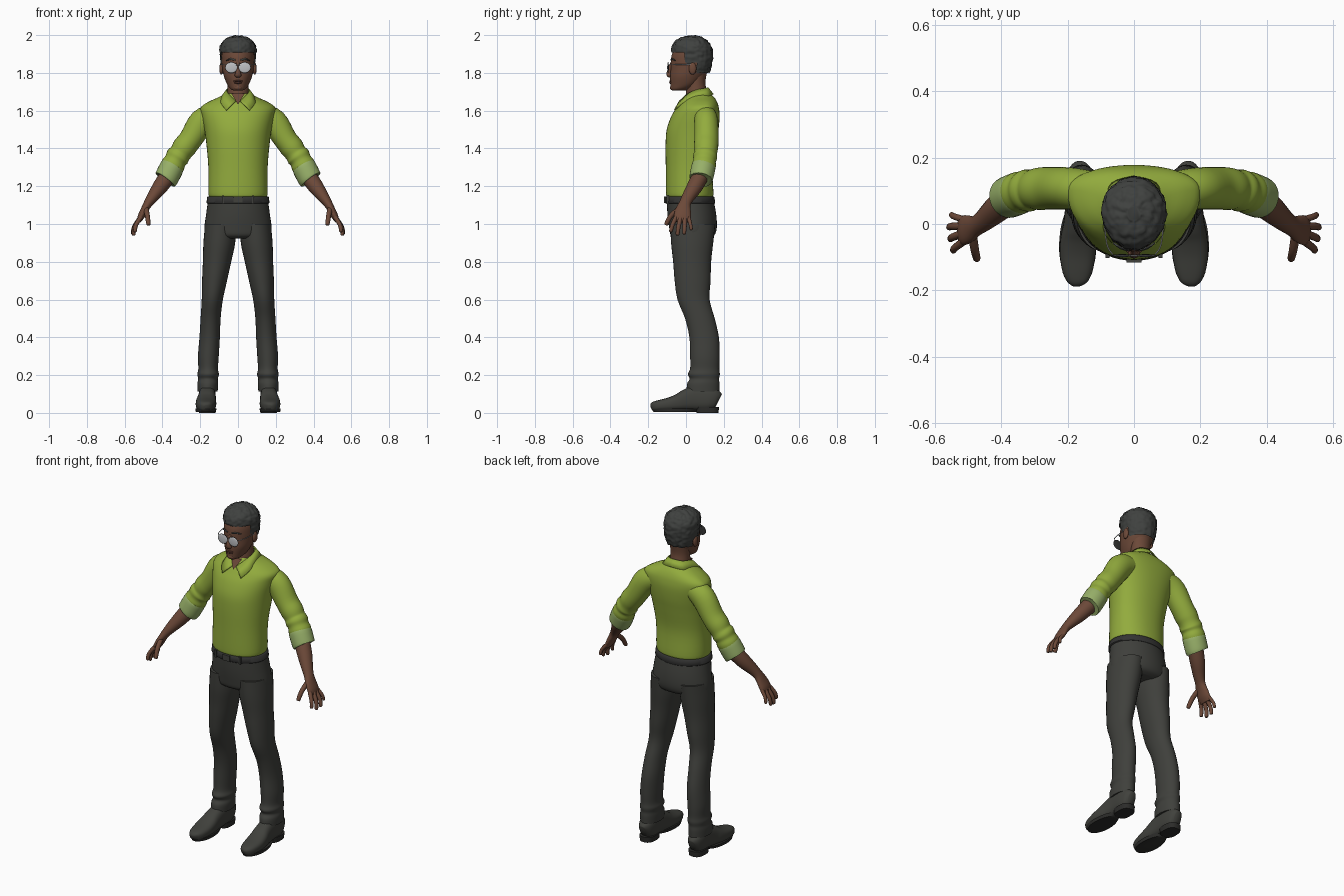
import bpy, bmesh, math
from mathutils import Vector, Matrix, noise


def material(name, rgb):
    m = bpy.data.materials.new(name)
    m.diffuse_color = (*rgb, 1)
    return m


SHIRT = material("lime shirt", (0.29, 0.41, 0.047))
CUFF = material("pale lime lining", (0.31, 0.43, 0.14))
TROUSER = material("charcoal cloth", (0.050, 0.051, 0.045))
BELT = material("dark belt leather", (0.034, 0.034, 0.033))
SHOE = material("shoe leather", (0.052, 0.053, 0.046))
SOLE = material("shoe sole", (0.025, 0.025, 0.023))
SKIN = material("brown skin", (0.150, 0.066, 0.040))
LIP = material("lip brown", (0.105, 0.042, 0.030))
HAIR = material("dark hair", (0.050, 0.053, 0.050))
LENS = material("silver lens", (0.52, 0.53, 0.55))


def finish(bm, name, mat, mirror=False, angle=50):
    bmesh.ops.recalc_face_normals(bm, faces=bm.faces)
    me = bpy.data.meshes.new(name)
    bm.to_mesh(me)
    bm.free()
    me.materials.append(mat)
    ob = bpy.data.objects.new(name, me)
    bpy.context.collection.objects.link(ob)
    bpy.ops.object.select_all(action='DESELECT')
    ob.select_set(True)
    bpy.context.view_layer.objects.active = ob
    bpy.ops.object.shade_smooth_by_angle(angle=math.radians(angle))
    if mirror:
        ob.modifiers.new("mirror", 'MIRROR')
    return ob


def spline(keys, k):
    """Catmull-Rom interpolation of rows of numbers."""
    out = []
    for i in range(len(keys) - 1):
        a, b, c, d = (keys[min(max(i + j, 0), len(keys) - 1)] for j in (-1, 0, 1, 2))
        for s in range(k):
            t = s / k
            out.append([0.5 * (2 * q + (r - p) * t + (2 * p - 5 * q + 4 * r - u) * t * t
                               + (3 * q - p - 3 * r + u) * t ** 3)
                        for p, q, r, u in zip(a, b, c, d)])
    return out + [list(keys[-1])]


def unit_ring(n, p):
    pts = []
    for i in range(n):
        a = 2 * math.pi * i / n
        c, s = math.cos(a), math.sin(a)
        pts.append((math.copysign(abs(c) ** p, c), math.copysign(abs(s) ** p, s)))
    return pts


def bridge(rings):
    bm = bmesh.new()
    vs = [[bm.verts.new(p) for p in r] for r in rings]
    n = len(vs[0])
    for lo, hi in zip(vs, vs[1:]):
        for i in range(n):
            j = (i + 1) % n
            bm.faces.new((lo[i], lo[j], hi[j], hi[i]))
    bm.faces.new(vs[0])
    bm.faces.new(vs[-1])
    return bm


def stack(keys, n=32, p=1.0, k=4):
    """Level rings: z, centre x, half width, front y, widest y, back y."""
    return bridge([[(cx + rx * u, ym + ((yb - ym) if v > 0 else (ym - yf)) * v, z)
                    for u, v in unit_ring(n, p)]
                   for z, cx, rx, yf, ym, yb in spline(keys, k)])


def tube(keys, side=(0, 1, 0), n=20, p=1.0, k=4):
    """Path rings: x, y, z, radius across, radius along side."""
    rows = spline(keys, k)
    pts = [Vector(r[:3]) for r in rows]
    rings = []
    for i, r in enumerate(rows):
        tan = (pts[min(i + 1, len(pts) - 1)] - pts[max(i - 1, 0)]).normalized()
        w = Vector(side)
        w = (w - tan * w.dot(tan)).normalized()
        h = tan.cross(w)
        rings.append([pts[i] + h * r[3] * u + w * r[4] * v for u, v in unit_ring(n, p)])
    return bridge(rings)


def ball(name, at, size, mat, mirror=False):
    bm = bmesh.new()
    bmesh.ops.create_uvsphere(bm, u_segments=24, v_segments=14, radius=1,
                              matrix=Matrix.Translation(at) @ Matrix.Diagonal((*size, 1)))
    return finish(bm, name, mat, mirror)


def box(name, at, size, mat, mirror=False):
    bm = bmesh.new()
    bmesh.ops.create_cube(bm, size=1, matrix=Matrix.Translation(at) @ Matrix.Diagonal((*size, 1)))
    return finish(bm, name, mat, mirror)


# Shirt body
finish(stack([(1.125, 0, .148, -.092, .02, .132), (1.145, 0, .153, -.102, .02, .142),
              (1.17, 0, .157, -.106, .02, .145), (1.30, 0, .157, -.107, .03, .140),
              (1.42, 0, .167, -.108, .05, .158), (1.50, 0, .178, -.102, .07, .172),
              (1.57, 0, .193, -.078, .09, .178), (1.615, 0, .198, -.050, .10, .174),
              (1.645, 0, .160, -.030, .10, .165), (1.67, 0, .105, -.010, .085, .150),
              (1.69, 0, .070, .002, .07, .128)], n=48, p=.92), "shirt_body", SHIRT)

# Sleeves with gathered folds, then the turned-up cuffs
finish(tube([(.13, .10, 1.57, .062, .060), (.19, .107, 1.54, .070, .063), (.25, .108, 1.45, .062, .064),
             (.285, .106, 1.405, .063, .064), (.305, .104, 1.375, .058, .060), (.32, .101, 1.355, .063, .064),
             (.332, .098, 1.335, .058, .060), (.345, .095, 1.31, .063, .063), (.36, .09, 1.28, .057, .057)],
            n=28), "sleeve", SHIRT, True)
finish(tube([(.345, .094, 1.308, .058, .058), (.350, .092, 1.300, .064, .064),
             (.378, .081, 1.245, .064, .063), (.384, .079, 1.235, .060, .059)], n=28),
       "sleeve_cuff", CUFF, True)

# Shirt collar: folded strip ending in two points
collar = [((0, .118, 1.724), (0, .146, 1.688)), ((.045, .104, 1.72), (.068, .124, 1.68)),
          ((.062, .06, 1.712), (.092, .06, 1.672)), ((.052, .010, 1.692), (.092, -.018, 1.642)),
          ((.012, -.037, 1.652), (.062, -.064, 1.604))]
bm = bmesh.new()
strip = [[bm.verts.new(p) for p in (r[:3], r[3:])] for r in spline([a + b for a, b in collar], 4)]
for a, b in zip(strip, strip[1:]):
    bm.faces.new((a[0], a[1], b[1], b[0]))
ob = finish(bm, "collar", SHIRT, True)
ob.modifiers.new("thickness", 'SOLIDIFY').thickness = .006

# Open neckline and neck
bm = bmesh.new()
bm.faces.new([bm.verts.new(p) for p in ((-.035, -.012, 1.69), (0, -.047, 1.632), (.035, -.012, 1.69))])
finish(bm, "neckline_skin", SKIN)
finish(stack([(1.65, 0, .058, -.005, .06, .115), (1.70, 0, .056, .0, .055, .110),
              (1.75, 0, .055, .005, .055, .103), (1.81, 0, .060, .0, .06, .112)]), "neck", SKIN)

# Head and face
finish(stack([(1.706, 0, .022, -.072, -.05, -.01), (1.715, 0, .040, -.081, -.03, .03),
              (1.74, 0, .058, -.083, 0, .06), (1.78, 0, .074, -.084, .01, .10),
              (1.82, 0, .083, -.081, .03, .118), (1.86, 0, .086, -.080, .035, .125),
              (1.90, 0, .086, -.074, .04, .128), (1.95, 0, .072, -.05, .04, .105),
              (1.98, 0, .035, -.01, .04, .075)], n=40), "head", SKIN)
finish(tube([(0, -.076, 1.855, .006, .009), (0, -.085, 1.825, .009, .010), (0, -.091, 1.80, .012, .014),
             (0, -.089, 1.787, .012, .018), (0, -.084, 1.778, .006, .012)], side=(1, 0, 0)), "nose", SKIN)
ball("upper_lip", (0, -.081, 1.757), (.024, .008, .005), LIP)
ball("lower_lip", (0, -.081, 1.748), (.020, .008, .006), LIP)
ball("chin", (0, -.072, 1.722), (.022, .013, .014), SKIN)
ball("ear", (.088, .035, 1.823), (.011, .020, .032), SKIN, True)
finish(tube([(.014, -.080, 1.868, .004, .003), (.040, -.072, 1.873, .005, .004),
             (.062, -.057, 1.866, .003, .003)], n=8), "eyebrow", HAIR, True)

# Cropped curly hair: bumpy cap with the face area cut away
bm = stack([(1.80, 0, .080, -.05, .04, .124), (1.84, 0, .090, -.065, .04, .136),
            (1.89, 0, .095, -.074, .04, .141), (1.93, 0, .096, -.077, .04, .138),
            (1.96, 0, .086, -.065, .035, .122), (1.983, 0, .060, -.035, .035, .093),
            (1.997, 0, .020, .01, .033, .055)], n=72, k=7)
bm.normal_update()
for v in bm.verts:
    bump = noise.noise(v.co * 55) * .006 + noise.noise(v.co * 110) * .003
    v.co += Vector((v.co.x, v.co.y - .037, v.co.z - 1.89)).normalized() * bump


def hairline(y):
    return 1.910 if y < -.005 else 1.85 if y < .055 else 1.80


bmesh.ops.delete(bm, context='FACES', geom=[f for f in bm.faces if len(f.verts) > 4 and f.calc_center_median().z < 1.85
                 or f.calc_center_median().z < hairline(f.calc_center_median().y)])
finish(bm, "hair", HAIR, angle=70)

# Glasses
ball("glasses_rim", (.035, -.094, 1.828), (.033, .003, .029), BELT, True)
ball("glasses_lens", (.035, -.0955, 1.828), (.031, .004, .027), LENS, True)
finish(tube([(-.010, -.096, 1.842, .002, .002), (.010, -.096, 1.842, .002, .002)], n=8), "glasses_bridge", LENS)
finish(tube([(.064, -.092, 1.842, .002, .002), (.082, -.06, 1.844, .002, .002),
             (.092, .03, 1.845, .002, .002)], side=(0, 0, 1), n=8), "glasses_temple", LENS, True)

# Forearm running into the palm
finish(tube([(.36, .085, 1.27, .045, .044), (.41, .048, 1.20, .041, .042), (.45, .013, 1.145, .031, .034),
             (.475, -.005, 1.11, .024, .031), (.495, -.015, 1.075, .020, .041),
             (.513, -.019, 1.04, .018, .045), (.525, -.020, 1.012, .010, .038)]), "forearm_and_palm", SKIN, True)

# Fingers and thumb
digits = {"index_finger": ((.515, -.053, 1.035), (.540, -.072, .995), (.545, -.080, .962), .011),
          "middle_finger": ((.520, -.030, 1.03), (.547, -.040, .985), (.553, -.045, .945), .0115),
          "ring_finger": ((.520, -.007, 1.03), (.550, -.007, .985), (.557, -.010, .950), .011),
          "little_finger": ((.515, .014, 1.035), (.543, .023, 1.0), (.550, .028, .972), .0095),
          "thumb": ((.488, -.030, 1.085), (.480, -.078, 1.045), (.474, -.104, 1.0), .013)}
for name, (a, b, c, r) in digits.items():
    tip = Vector(c) + (Vector(c) - Vector(b)).normalized() * r * .5
    finish(tube([(*a, r * 1.1, r * 1.1), (*b, r, r), (*c, r * .85, r * .85), (*tip, r * .3, r * .3)], n=12),
           name, SKIN, True)

# Trousers: hips and legs with creases at the hem
finish(stack([(.922, 0, .130, -.055, .035, .12), (.94, 0, .172, -.080, .035, .150),
              (.98, 0, .178, -.089, .035, .163), (1.05, 0, .169, -.098, .03, .160),
              (1.13, 0, .158, -.102, .02, .145)], n=40), "trouser_hips", TROUSER)
finish(stack([(1.0, .092, .082, -.083, .03, .155), (.9, .099, .084, -.079, .03, .144),
              (.8, .111, .075, -.068, .03, .133), (.7, .124, .066, -.060, .035, .130),
              (.6, .136, .056, -.045, .045, .125), (.5, .145, .053, -.005, .075, .152),
              (.4, .150, .054, .018, .095, .174), (.3, .157, .055, .022, .10, .178),
              (.235, .158, .052, .022, .10, .176), (.205, .158, .057, .010, .095, .179),
              (.18, .159, .052, .020, .10, .175), (.155, .160, .055, .006, .09, .177),
              (.112, .161, .053, .003, .09, .176)], n=32), "trouser_leg", TROUSER, True)

# Belt, buckle and loops
finish(stack([(1.108, 0, .163, -.107, .02, .151), (1.112, 0, .167, -.111, .02, .154),
              (1.142, 0, .163, -.109, .02, .151), (1.146, 0, .158, -.105, .02, .147)], n=48, k=1), "belt", BELT)
box("belt_buckle", (0, -.111, 1.128), (.046, .009, .034), SHOE)
box("front_belt_loop", (.08, -.096, 1.128), (.012, .012, .044), TROUSER, True)

# Shoes: rounded upper, flat sole and heel block
finish(tube([(.165, -.184, .030, .012, .012), (.167, -.174, .033, .024, .030), (.170, -.145, .038, .029, .045),
             (.170, -.09, .045, .036, .054), (.168, -.04, .055, .046, .053), (.165, 0, .067, .057, .048),
             (.163, .05, .078, .066, .045), (.163, .12, .078, .066, .045), (.163, .158, .068, .052, .036),
             (.163, .172, .062, .040, .020)], side=(1, 0, 0), n=28, p=.75), "shoe_upper", SHOE, True)
finish(stack([(.004, .170, .053, -.172, -.07, .05), (.022, .170, .056, -.184, -.07, .07)], n=36, k=1),
       "shoe_sole", SOLE, True)
finish(stack([(0, .163, .043, .055, .11, .172), (.032, .163, .045, .05, .11, .175)], n=28, p=.75, k=1),
       "shoe_heel", SOLE, True)
